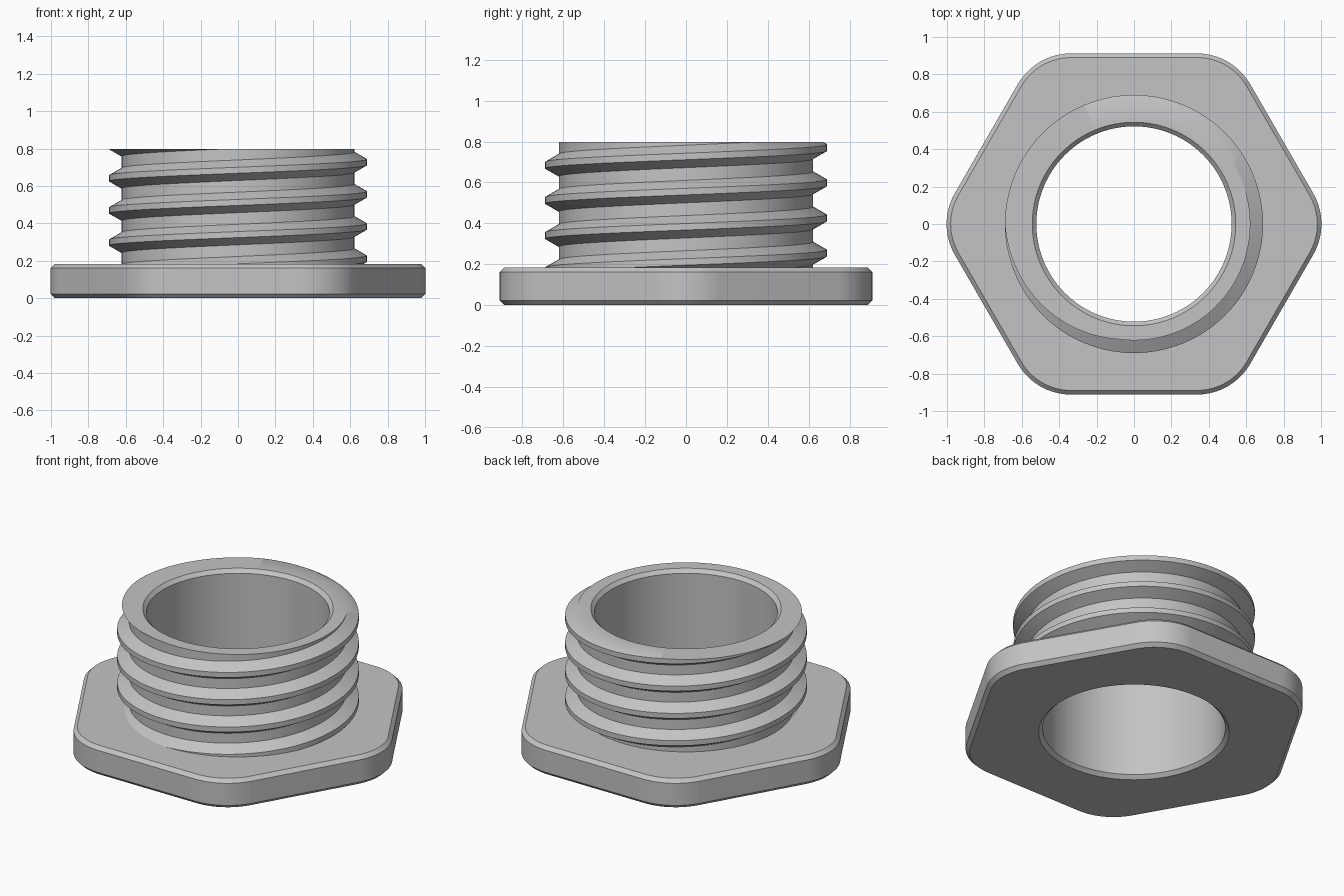
import bpy
import bmesh
from math import sin, cos, pi, sqrt
from mathutils import Vector

cube = bpy.data.objects.get("Cube")
if cube:
    bpy.data.objects.remove(cube, do_unlink=True)

SEG = 128
TOP, FLANGE_TOP, CHAMFER = 0.797, 0.183, 0.022
BORE, RIM = 0.522, 0.544
ROOT, CREST, PITCH = 0.622, 0.69, 0.172
ROOT_HALF, CREST_HALF = 0.055, 0.016

grey = bpy.data.materials.new("grey_plastic")
grey.use_nodes = True
grey.diffuse_color = (0.55, 0.55, 0.55, 1)
grey.node_tree.nodes["Principled BSDF"].inputs["Base Color"].default_value = (0.55, 0.55, 0.55, 1)


def circle(radius, z):
    return [Vector((radius * cos(2 * pi * i / SEG), radius * sin(2 * pi * i / SEG), z))
            for i in range(SEG)]


def rounded_hexagon(inset, z, apothem=0.912, radius=0.33, steps=16):
    """Hexagon with points on the x axis and arc corners."""
    centre = (apothem - radius) * 2 / sqrt(3)
    points = []
    for k in range(6):
        middle = k * pi / 3
        for s in range(steps + 1):
            a = middle + (s / steps - 0.5) * pi / 3
            r = radius - inset
            points.append(Vector((centre * cos(middle) + r * cos(a),
                                  centre * sin(middle) + r * sin(a), z)))
    return points


def add_walls(bm, loops):
    """Join a stack of equal-length loops with quads."""
    rings = [[bm.verts.new(p) for p in loop] for loop in loops]
    for low, high in zip(rings, rings[1:]):
        for i in range(len(low)):
            j = (i + 1) % len(low)
            bm.faces.new((low[i], low[j], high[j], high[i]))


def cap(bm, low, high):
    """Fill the ring between the two open edges lying within a height range."""
    edges = [e for e in bm.edges if e.is_boundary
             and all(low <= v.co.z <= high for v in e.verts)]
    bmesh.ops.triangle_fill(bm, edges=edges, use_beauty=True, normal=(0, 0, 1))


def finish(bm, name):
    bmesh.ops.recalc_face_normals(bm, faces=bm.faces[:])
    mesh = bpy.data.meshes.new(name)
    bm.to_mesh(mesh)
    bm.free()
    mesh.materials.append(grey)
    obj = bpy.data.objects.new(name, mesh)
    bpy.context.collection.objects.link(obj)
    bpy.ops.object.select_all(action='DESELECT')
    obj.select_set(True)
    bpy.context.view_layer.objects.active = obj
    bpy.ops.object.shade_smooth_by_angle()
    return obj


# Hexagonal flange with chamfered rims and a hole for the sleeve
bm = bmesh.new()
add_walls(bm, [rounded_hexagon(CHAMFER, 0),
               rounded_hexagon(0, CHAMFER),
               rounded_hexagon(0, FLANGE_TOP - CHAMFER),
               rounded_hexagon(CHAMFER, FLANGE_TOP)])
add_walls(bm, [circle(RIM, 0), circle(0.58, FLANGE_TOP)])
cap(bm, -0.001, 0.001)
cap(bm, FLANGE_TOP - 0.001, FLANGE_TOP + 0.001)
finish(bm, "hex_flange")

# Threaded sleeve: a helical sheet, wound past both ends and then trimmed
bm = bmesh.new()
section = [(ROOT, -ROOT_HALF), (CREST, -CREST_HALF), (CREST, CREST_HALF),
           (ROOT, ROOT_HALF), (ROOT, PITCH - ROOT_HALF)]
previous = None
for i in range(7 * SEG + 1):
    a = 2 * pi * i / SEG
    z = 0.211 - 2 * PITCH + PITCH * i / SEG
    row = [bm.verts.new((r * cos(a), r * sin(a), z + dz)) for r, dz in section]
    if previous:
        for k in range(len(section) - 1):
            bm.faces.new((previous[k], row[k], row[k + 1], previous[k + 1]))
    previous = row
bmesh.ops.remove_doubles(bm, verts=bm.verts[:], dist=0.0001)
for height, direction in ((TOP, 1), (0.1, -1)):
    bmesh.ops.bisect_plane(bm, geom=bm.verts[:] + bm.edges[:] + bm.faces[:], dist=0.00001,
                           plane_co=(0, 0, height), plane_no=(0, 0, direction),
                           clear_outer=True)

# Bore with chamfered mouths, closed against the thread at both ends
add_walls(bm, [circle(RIM, 0), circle(BORE, CHAMFER),
               circle(BORE, TOP - CHAMFER), circle(RIM, TOP)])
cap(bm, TOP - 0.001, TOP + 0.001)
cap(bm, -0.001, 0.101)
finish(bm, "threaded_sleeve")
